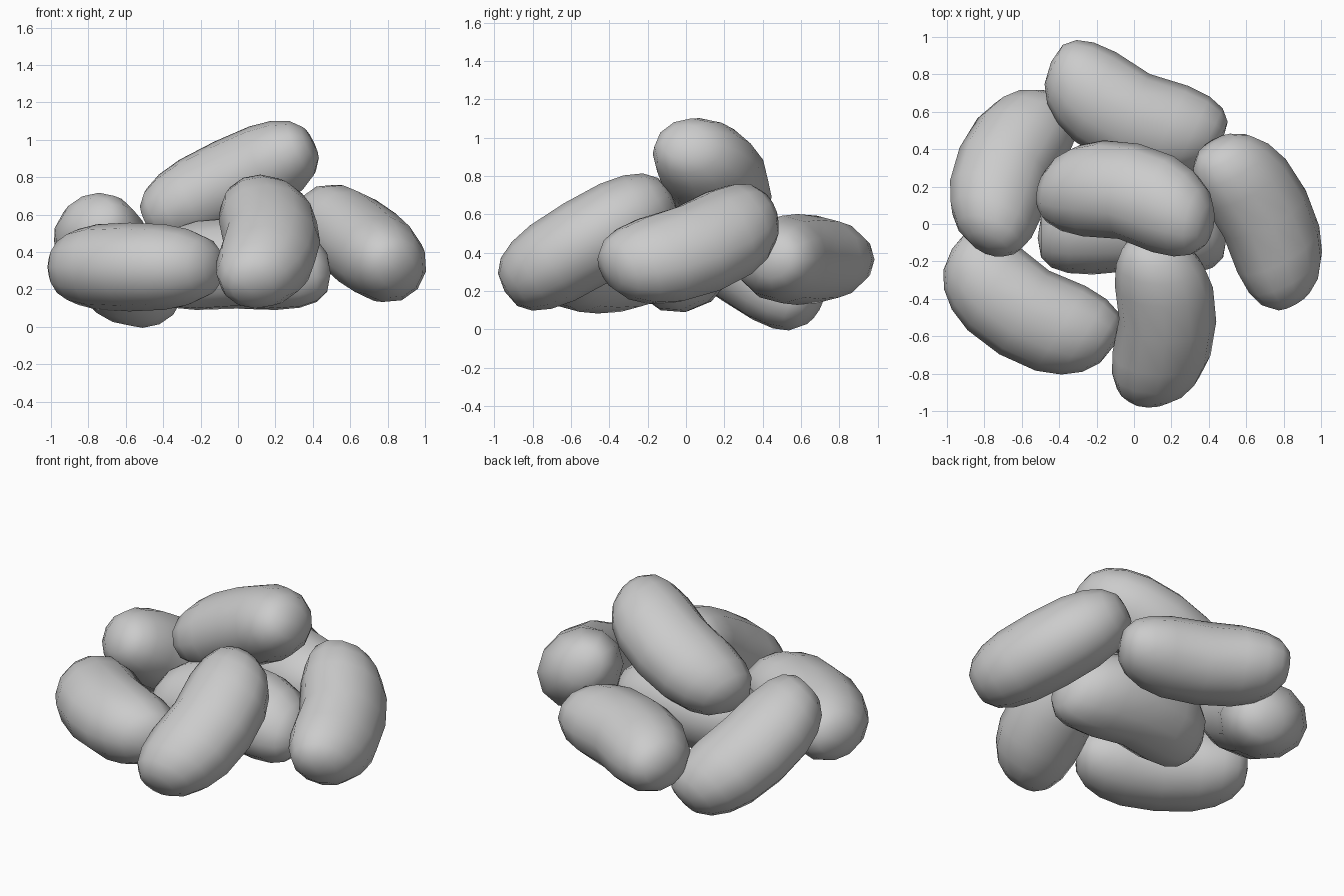
import bpy
import bmesh
import math
from mathutils import Matrix, Vector

cube = bpy.data.objects.get("Cube")
if cube:
    bpy.data.objects.remove(cube, do_unlink=True)

GREY = (0.6, 0.6, 0.6, 1.0)
mat = bpy.data.materials.new("light grey")
mat.use_nodes = True
mat.diffuse_color = GREY
bsdf = next(n for n in mat.node_tree.nodes if n.type == "BSDF_PRINCIPLED")
bsdf.inputs["Base Color"].default_value = GREY
bsdf.inputs["Roughness"].default_value = 0.6

HALF_LENGTH, HALF_WIDTH, HALF_DEPTH = 0.505, 0.275, 0.237
BEND = 0.08      # how far the tips curl toward the hollow side
DENT = 0.03      # extra dip in the middle of the hollow side
FULLNESS = 2.7   # superellipse power: blunt, capsule-like ends


def bean_mesh():
    """One kidney shape: length along x, hollow side toward +y."""
    bm = bmesh.new()
    bmesh.ops.create_uvsphere(bm, u_segments=12, v_segments=10, radius=1)
    for v in bm.verts:
        along, around = v.co.z, math.hypot(v.co.x, v.co.y)
        t = math.copysign(abs(along) ** (2 / FULLNESS), along)
        r = around ** (2 / FULLNESS) / around if around > 1e-5 else 0
        dent = DENT * max(v.co.x, 0) * max(1 - 2 * abs(t), 0)
        v.co = (t * HALF_LENGTH,
                v.co.x * r * HALF_WIDTH + BEND * t * t - dent,
                v.co.y * r * HALF_DEPTH)
    bmesh.ops.recalc_face_normals(bm, faces=bm.faces)
    for f in bm.faces:
        f.smooth = True
    mesh = bpy.data.meshes.new("bean")
    bm.to_mesh(mesh)
    bm.free()
    mesh.materials.append(mat)
    return mesh


def place(name, mesh, centre, axis, hollow):
    """Lay a bean along axis with its hollow side facing hollow."""
    x = Vector(axis).normalized()
    y = Vector(hollow)
    y = (y - x * y.dot(x)).normalized()
    z = x.cross(y)
    obj = bpy.data.objects.new(name, mesh)
    obj.matrix_world = Matrix.Translation(centre) @ Matrix((x, y, z)).transposed().to_4x4()
    bpy.context.collection.objects.link(obj)


# The heap: name, middle, long axis, hollow direction
HEAP = [
    ("top_bean", (-0.03, 0.16, 0.775), (0.88, -0.2, 0.42), (-0.2, -1, 0)),
    ("front_bean", (0.165, -0.515, 0.455), (0.03, 0.84, 0.5), (-1, 0, 0)),
    ("left_bean", (0.69, 0.05, 0.425), (0.42, -0.84, -0.33), (-0.7, -0.35, 0.6)),
    ("front_right_bean", (-0.58, -0.46, 0.32), (0.84, -0.5, 0), (0.52, 0.84, 0)),
    ("back_right_bean", (-0.68, 0.3, 0.355), (0.33, 0.75, -0.5), (1, -0.4, 0)),
    ("back_bean", (-0.02, 0.58, 0.365), (0.9, -0.42, 0), (0.42, 0.9, 0)),
    ("bottom_bean", (-0.01, -0.01, 0.335), (1, 0, 0), (0, -0.8, -0.6)),
]
shared = bean_mesh()
for entry in HEAP:
    place(entry[0], shared, *entry[1:])
